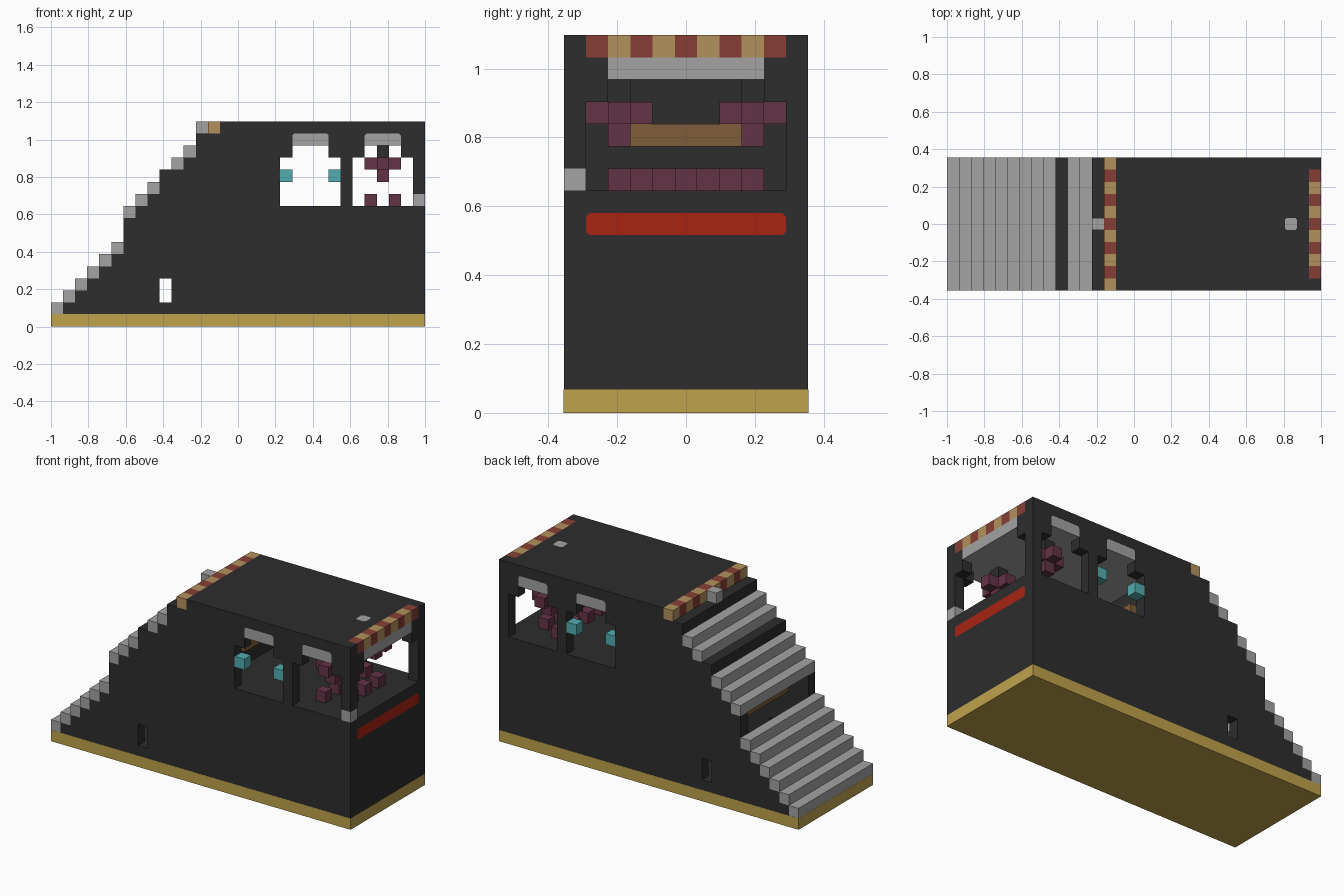
import bpy, bmesh

if "Cube" in bpy.data.objects:
    bpy.data.objects.remove(bpy.data.objects["Cube"])

NX, NY = 31, 11          # grid cells along x and y
V = 2 / NX               # size of one cell


def material(name, hex_code):
    def lin(c):
        return c / 12.92 if c <= 0.04045 else ((c + 0.055) / 1.055) ** 2.4
    rgb = [lin(int(hex_code[n:n + 2], 16) / 255) for n in (0, 2, 4)] + [1]
    m = bpy.data.materials.new(name)
    m.use_nodes = True
    m.diffuse_color = rgb
    m.node_tree.nodes["Principled BSDF"].inputs["Base Color"].default_value = rgb
    return m


DARK = material("charcoal", "2d2d2d")
GRAY = material("stone_gray", "a3a3a3")
GOLD = material("base_gold", "bfa24b")
TAN = material("stripe_tan", "b3915c")
RUST = material("stripe_rust", "863f34")
RED = material("sign_red", "a82411")
TEAL = material("lamp_teal", "54adb0")
PLUM = material("plum", "643347")
BROWN = material("wood_brown", "7f5d3a")


def point(i, j, k):
    return ((i - NX / 2) * V, (j - NY / 2) * V, k * V)


def finish(bm, name, mat):
    bmesh.ops.recalc_face_normals(bm, faces=bm.faces)
    me = bpy.data.meshes.new(name)
    bm.to_mesh(me)
    bm.free()
    me.materials.append(mat)
    ob = bpy.data.objects.new(name, me)
    bpy.context.collection.objects.link(ob)
    return ob


def block(name, mat, i, j, k, chamfer=None, top_only=False):
    """Box over cell ranges; optionally clip the edges parallel to one axis."""
    bm = bmesh.new()
    bmesh.ops.create_cube(bm, size=1)
    lo, hi = point(i[0], j[0], k[0]), point(i[1], j[1], k[1])
    for v in bm.verts:
        v.co = [lo[a] if v.co[a] < 0 else hi[a] for a in range(3)]
    if chamfer is not None:
        mid = (lo[2] + hi[2]) / 2
        edges = [e for e in bm.edges
                 if abs((e.verts[0].co - e.verts[1].co).normalized()[chamfer]) > 0.9
                 and (not top_only or e.verts[0].co.z > mid)]
        bmesh.ops.bevel(bm, geom=edges, offset=V * 0.16, segments=1, affect='EDGES')
    return finish(bm, name, mat)


def cell(name, mat, i, j, k):
    return block(name, mat, (i, i + 1), (j, j + 1), (k, k + 1))


def cut(target, tool):
    mod = target.modifiers.new("cut", 'BOOLEAN')
    mod.operation = 'DIFFERENCE'
    mod.solver = 'EXACT'
    mod.object = tool


def cutter(name, i, j, k):
    ob = block(name, DARK, i, j, k)
    ob.hide_render = True
    ob.hide_viewport = True
    ob.display_type = 'WIRE'
    return ob


INNER = (1, NY - 1)

# Base slab, slightly proud of the walls
base = block("base", GOLD, (-0.01, NX + 0.01), (-0.01, NY + 0.01), (0, 1.05))

# Side walls follow the stair outline
tops = [1, 2, 3, 4, 5, 6, 9, 10, 11, 13, 13, 14, 16, 16] + [17] * 17


def side_wall(name, j):
    outline = [(NX, 1), (1, 1)]
    for i in range(1, NX):
        for p in ((i, tops[i]), (i + 1, tops[i])):
            if p != outline[-1]:
                outline.append(p)
    bm = bmesh.new()
    face = bm.faces.new([bm.verts.new(point(i, j, k)) for i, k in outline])
    new = bmesh.ops.extrude_face_region(bm, geom=[face])["geom"]
    for v in new:
        if isinstance(v, bmesh.types.BMVert):
            v.co.y += V
    return finish(bm, name, DARK)


walls = [(side_wall("front_wall", 0), 0, "front"), (side_wall("back_wall", NY - 1), NY - 1, "back")]

# Side windows with stepped tops, and the small doorway
through = (-1, NY + 1)
tools = [cutter("doorway_cutter", (9, 10), through, (2, 4))]
for i in (19, 25):
    tools.append(cutter("window_cutter", (i, i + 5), through, (10, 14)))
    tools.append(cutter("window_top_cutter", (i + 1, i + 4), through, (13.5, 15)))
for wall, j, side in walls:
    for t in tools:
        cut(wall, t)
    for i in (19, 25):
        header = block(side + "_window_header", GRAY, (i + 1, i + 4), (j, j + 1), (15, 16), 1, True)
        cut(wall, header)
    for i in (19, 23):
        cell(side + "_window_lamp", TEAL, i, j, 12)

# Corner stone at the front of the end window
stone = cell("corner_stone", GRAY, 30, 0, 10)
cut(walls[0][0], stone)

# End wall with its window, header and red sign
end_wall = block("end_wall", DARK, (30, 31), INNER, (1, 16))
cut(end_wall, cutter("end_window_cutter", (29, 32), INNER, (10, 14)))
cut(end_wall, cutter("end_window_top_cutter", (29, 32), (2, 9), (13.5, 15)))
cut(end_wall, block("end_window_header", GRAY, (30, 31), (2, 9), (15, 16)))
cut(end_wall, block("red_sign", RED, (30, 31), INNER, (8, 9), 0))

# Roof, ceiling and roof fittings
roof = block("roof", DARK, (14, 30), INNER, (16, 17))
cut(roof, block("roof_vent", GRAY, (28, 29), (5, 6), (16, 17), 2))
block("ceiling", GRAY, (13, 30), INNER, (15, 16))
cell("stair_top_knob", GRAY, 12, 5, 16)
for j in range(NY):
    cell("stair_side_stripe", RUST if j % 2 else TAN, 13, j, 16)
    if 0 < j < NY - 1:
        cell("end_stripe", RUST if j % 2 else TAN, 30, j, 16)

# Stairs
steps = [(i, i + 1) for i in range(6)] + [(i, i + 3) for i in (6, 7, 8, 10, 11)]
for i, k in steps:
    block("stair_step", GRAY, (i, i + 1), (0, NY), (k, k + 1))
for i, k in ((9, 12), (12, 15)):
    block("stair_riser", DARK, (i, i + 1), INNER, (k, k + 1))

# Inside floors, far wall and wooden pieces
block("lower_floor", DARK, (1, 30), INNER, (1, 2))
block("upper_floor", DARK, (10, 30), INNER, (9, 10))
block("room_wall", DARK, (16, 17), INNER, (10, 15))
block("wall_shelf", BROWN, (17, 18), (3, 8), (12, 13))
block("stair_beam", BROWN, (8, 9), INNER, (7, 8))

# Hanging lamps
for j in (2, 8):
    cell("lamp_hanger", DARK, 27, j, 14)
    cell("lamp_drop", PLUM, 27, j, 12)
    for di, dj in ((0, 0), (1, 0), (-1, 0), (0, 1), (0, -1)):
        cell("lamp_arm", PLUM, 27 + di, j + dj, 13)

# Seats in two staggered rows
for j in range(2, 9):
    cell("seat", PLUM, 28 if j % 2 else 26, j, 10)
